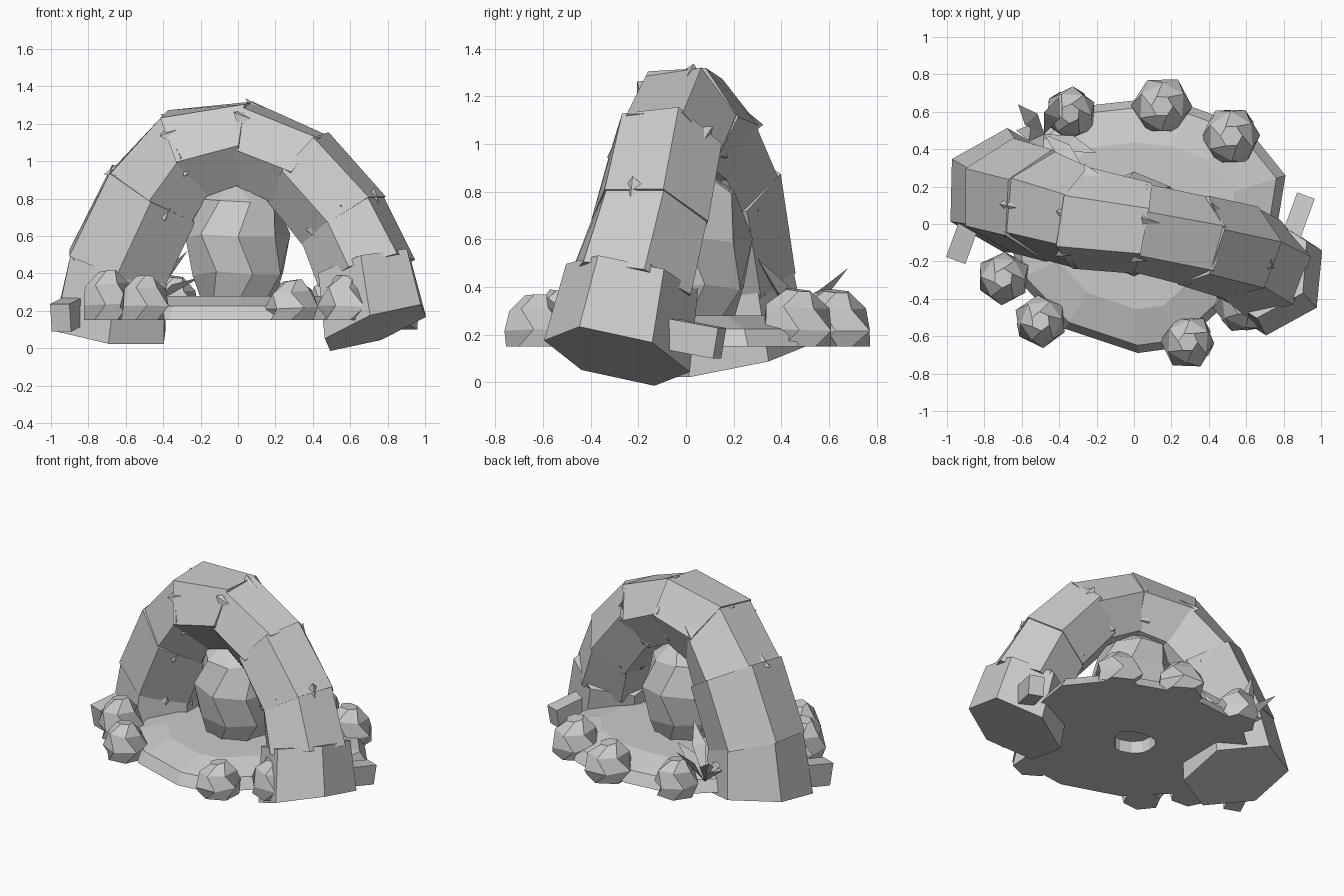
import bpy, bmesh, random
from math import sin, cos, pi, radians
from mathutils import Vector, Matrix

random.seed(4)
cube = bpy.data.objects.get("Cube")
if cube:
    bpy.data.objects.remove(cube)

stone = bpy.data.materials.new("pale_grey_stone")
stone.use_nodes = True
GREY = (0.6, 0.6, 0.6, 1)
stone.diffuse_color = GREY
stone.node_tree.nodes["Principled BSDF"].inputs["Base Color"].default_value = GREY


def finish(bm, name):
    bmesh.ops.recalc_face_normals(bm, faces=bm.faces)
    me = bpy.data.meshes.new(name)
    bm.to_mesh(me)
    bm.free()
    me.materials.append(stone)
    ob = bpy.data.objects.new(name, me)
    bpy.context.collection.objects.link(ob)


def loft(name, rings):
    """Skin a stack of equal-length rings and cap both ends."""
    bm = bmesh.new()
    vr = [[bm.verts.new(p) for p in ring] for ring in rings]
    n = len(vr[0])
    for a, b in zip(vr, vr[1:]):
        for i in range(n):
            j = (i + 1) % n
            bm.faces.new((a[i], a[j], b[j], b[i]))
    bm.faces.new(vr[0])
    bm.faces.new(vr[-1])
    finish(bm, name)


def hull(name, points):
    bm = bmesh.new()
    vs = [bm.verts.new(p) for p in points]
    res = bmesh.ops.convex_hull(bm, input=vs)
    junk = [g for g in res["geom_interior"] if isinstance(g, bmesh.types.BMVert)]
    bmesh.ops.delete(bm, geom=junk, context="VERTS")
    finish(bm, name)


# Ground mound: irregular outline, sloping rim, small recess underneath
outline = [(0.81, 0.26), (0.6, 0.52), (0.3, 0.63), (0, 0.66), (-0.36, 0.62), (-0.6, 0.4),
           (-0.67, 0), (-0.62, -0.3), (-0.37, -0.56), (0.02, -0.69), (0.24, -0.66),
           (0.5, -0.42), (0.76, -0.05)]
loft("ground_mound", [[(x * s, y * s, z) for x, y in outline]
                      for s, z in ((0.19, 0.25), (0.19, 0.15), (1, 0.15), (0.94, 0.225), (0.66, 0.28))])

# Egg-shaped standing rock under the arch
profile = [(0.19, 0.24), (0.255, 0.4), (0.28, 0.6), (0.215, 0.79), (0.09, 0.88)]
loft("egg_rock", [[(r * cos(a), r * sin(a), z + 0.012 * sin(3 * a + k))
                   for a in [(i + 0.4 * (k % 2)) * pi / 4 for i in range(8)]]
                  for k, (r, z) in enumerate(profile)])

# Arch: separate hexagonal blocks along a leaning path (x, y, z, radius)
path = [(-0.685, 0.18, 0.09, 0.34), (-0.64, 0.15, 0.44, 0.3), (-0.46, 0.1, 0.81, 0.295),
        (-0.27, 0.03, 1.04, 0.27), (0.03, -0.02, 1.095, 0.24), (0.33, -0.09, 0.96, 0.245),
        (0.56, -0.15, 0.69, 0.255), (0.68, -0.23, 0.42, 0.275), (0.735, -0.29, 0.11, 0.305)]
# Twist of each block about its own length, in degrees
rolls = [0, 2, 0, 4, 10, 17, 17, 1]
centres = [Vector(p[:3]) for p in path]
radii = [p[3] for p in path]
last = len(path) - 1
tangents = [(centres[min(i + 1, last)] - centres[max(i - 1, 0)]).normalized()
            for i in range(last + 1)]
tangents[0] = Vector((0.12, -0.2, 1)).normalized()
tangents[last] = Vector((0.35, -0.25, -1)).normalized()


def hexagon(c, t, r, roll):
    depth = Vector((0, 1, 0))
    depth = (depth - t * depth.dot(t)).normalized()
    outward = t.cross(depth)
    angles = [radians(roll + 60 * i) for i in range(6)]
    return [c + r * (cos(a) * depth + sin(a) * outward) for a in angles]


for i in range(last):
    c0, c1 = centres[i], centres[i + 1]
    axis = (c1 - c0).normalized()
    # Inner ends overlap and lean to the block's own axis so neighbours step
    lap = axis * 0.02
    t0, t1 = tangents[i], tangents[i + 1]
    if i > 0:
        c0, t0 = c0 - lap, t0.lerp(axis, 0.25).normalized()
    if i < last - 1:
        c1, t1 = c1 + lap, t1.lerp(axis, 0.25).normalized()
    swell = 1.0 + 0.03 * (i % 2)
    loft("arch_block", [hexagon(c0, t0, radii[i] * swell, rolls[i]),
                        hexagon(c1, t1, radii[i + 1] * swell, rolls[i])])

# Sharp stone chips along the joints and edges of the arch
for i in range(1, last):
    ring = hexagon(centres[i], tangents[i], radii[i], rolls[i])
    for j in range(6):
        if random.random() < 0.25:
            continue
        corner = ring[j].lerp(ring[(j + 1) % 6], random.uniform(0, 0.6))
        out = (corner - centres[i]).normalized()
        side = out.cross(tangents[i])
        s = random.uniform(0.04, 0.065)
        base = corner - out * 0.02
        hull("stone_chip", [base + side * s, base - side * s * 0.8, base + tangents[i] * s * 1.6,
                            base + out * s * 0.8 - tangents[i] * s * 0.6])


# Loose slabs beside the feet
def slab(name, centre, size, turn, tilt):
    bm = bmesh.new()
    bmesh.ops.create_cube(bm, size=1, matrix=Matrix.Translation(centre)
                          @ Matrix.Rotation(radians(turn), 4, "Z")
                          @ Matrix.Rotation(radians(tilt), 4, "X")
                          @ Matrix.Diagonal((*size, 1)))
    finish(bm, name)


slab("foot_slab_left", (0.875, 0.03, 0.185), (0.1, 0.24, 0.13), -20, -10)
slab("foot_slab_right", (-0.915, -0.09, 0.18), (0.11, 0.2, 0.15), -20, 10)

# Boulders around the rim: faceted domes with flat undersides (x, y, radius, top height)
boulders = [(-0.7, -0.29, 0.14, 0.42), (-0.5, -0.52, 0.135, 0.39), (0.29, -0.63, 0.14, 0.37),
            (0.58, -0.43, 0.15, 0.39), (0.15, 0.63, 0.155, 0.39), (0.52, 0.47, 0.155, 0.395),
            (-0.34, 0.59, 0.14, 0.39)]
dome = [(0.88, 0), (1.0, 0.33), (0.8, 0.74), (0.36, 1.0)]
for x, y, r, top in boulders:
    spin = random.uniform(0, pi)
    lean = random.uniform(0, 2 * pi)
    rings = []
    for k, (w, h) in enumerate(dome):
        ring = []
        for i in range(6):
            a = spin + (i + 0.5 * (k % 2)) * pi / 3
            rr = r * w * random.uniform(0.99, 1.08)
            z = 0.15 + (top - 0.15) * h - 0.007 * k * w * (1 + cos(a - lean))
            ring.append((x + rr * cos(a), y + rr * sin(a), z))
        rings.append(ring)
    loft("boulder", rings)

# Spiky plant: folded pointed leaves fanning from one root
root = Vector((-0.48, 0.48, 0.22))
tips = [(-0.62, 0.64, 0.44), (-0.63, 0.5, 0.34), (-0.2, 0.38, 0.38),
        (-0.27, 0.3, 0.52), (-0.4, 0.68, 0.48), (-0.56, 0.36, 0.34)]
for tip in map(Vector, tips):
    along = tip - root
    side = along.cross(Vector((0, 0, 1))).normalized() * 0.045
    mid = root + along * 0.5 + Vector((0, 0, 0.04))
    fold = mid - Vector((0, 0, 0.03))
    hull("plant_leaf", [root, mid + side, mid - side, fold, tip])
